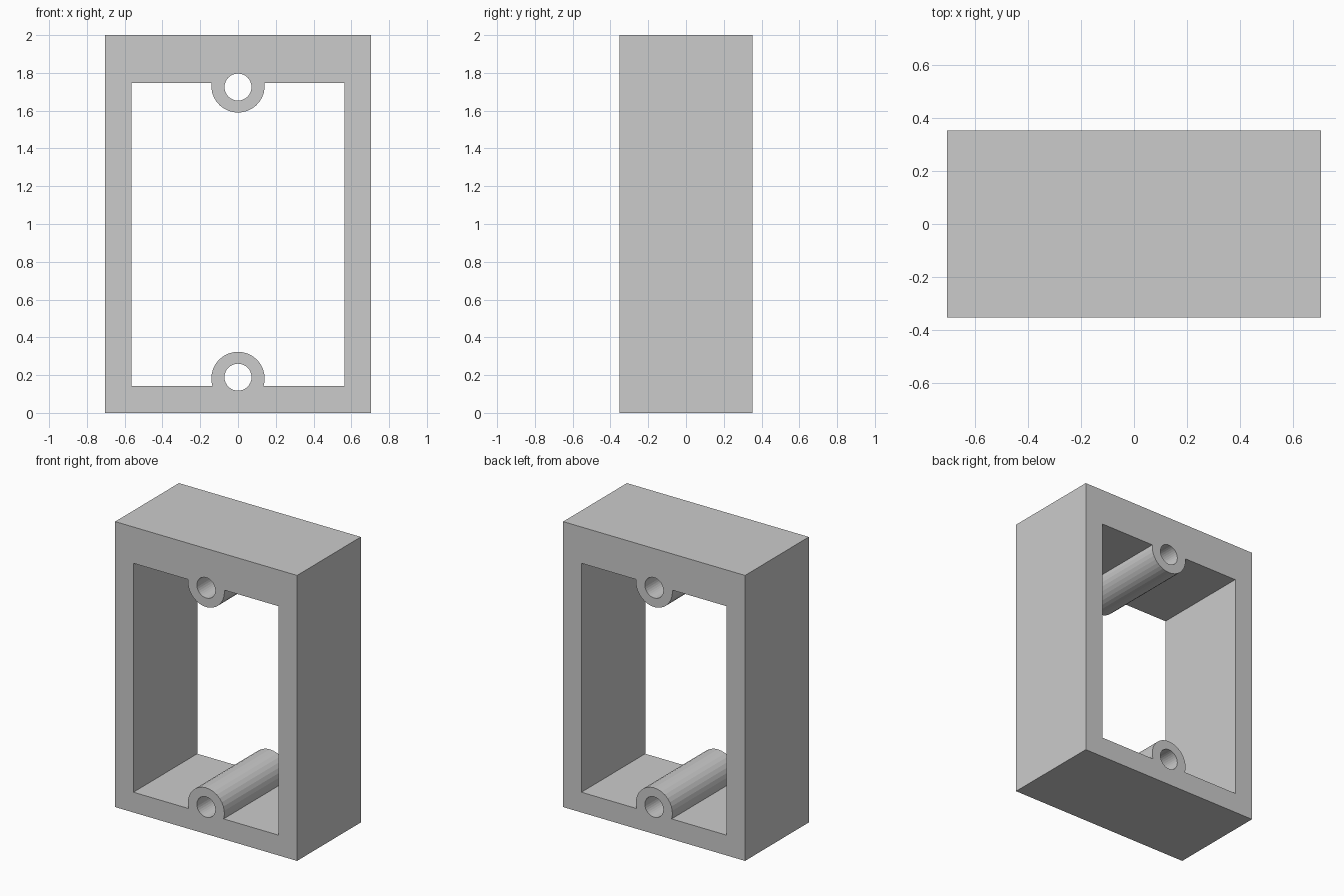
import bpy, bmesh
from math import sin, cos, asin, pi

if "Cube" in bpy.data.objects:
    bpy.data.objects.remove(bpy.data.objects["Cube"])

HALF_W, HEIGHT, HALF_D = 0.705, 2.0, 0.353
OPEN_X, OPEN_LOW, OPEN_HIGH = 0.563, 0.142, 1.746
BOSS_R, HOLE_R = 0.1415, 0.0715
BOSS_LOW, BOSS_HIGH = 0.182, 1.7315
HOLE_LOW, HOLE_HIGH = 0.189, 1.725


def arc(cz, r, a0, a1, n):
    """Points (x, z) from angle a0 to a1, both ends included."""
    return [(r * cos(a0 + (a1 - a0) * i / n), cz + r * sin(a0 + (a1 - a0) * i / n))
            for i in range(n + 1)]


def circle(cz, r, n=32):
    return arc(cz, r, 0, 2 * pi, n)[:-1]


# Outer border of the frame
border = [(-HALF_W, 0), (HALF_W, 0), (HALF_W, HEIGHT), (-HALF_W, HEIGHT)]

# Opening, with a round screw boss biting into its lower and upper edges
low = asin((OPEN_LOW - BOSS_LOW) / BOSS_R)
high = asin((OPEN_HIGH - BOSS_HIGH) / BOSS_R)
opening = ([(-OPEN_X, OPEN_LOW)] + arc(BOSS_LOW, BOSS_R, pi - low, low, 18)
           + [(OPEN_X, OPEN_LOW), (OPEN_X, OPEN_HIGH)]
           + arc(BOSS_HIGH, BOSS_R, high, -pi - high, 18) + [(-OPEN_X, OPEN_HIGH)])

# Front face with its holes, then extruded through the depth
bm = bmesh.new()
edges = []
for loop in (border, opening, circle(HOLE_LOW, HOLE_R), circle(HOLE_HIGH, HOLE_R)):
    vs = [bm.verts.new((x, -HALF_D, z)) for x, z in loop]
    edges += [bm.edges.new((a, b)) for a, b in zip(vs, vs[1:] + vs[:1])]
bmesh.ops.triangle_fill(bm, edges=edges, use_beauty=True, normal=(0, -1, 0))
out = bmesh.ops.extrude_face_region(bm, geom=bm.faces[:], use_keep_orig=True)
moved = [g for g in out["geom"] if isinstance(g, bmesh.types.BMVert)]
bmesh.ops.translate(bm, verts=moved, vec=(0, 2 * HALF_D, 0))
bmesh.ops.recalc_face_normals(bm, faces=bm.faces[:])

mesh = bpy.data.meshes.new("screw_frame")
bm.to_mesh(mesh)
bm.free()
frame = bpy.data.objects.new("screw_frame", mesh)
bpy.context.collection.objects.link(frame)
